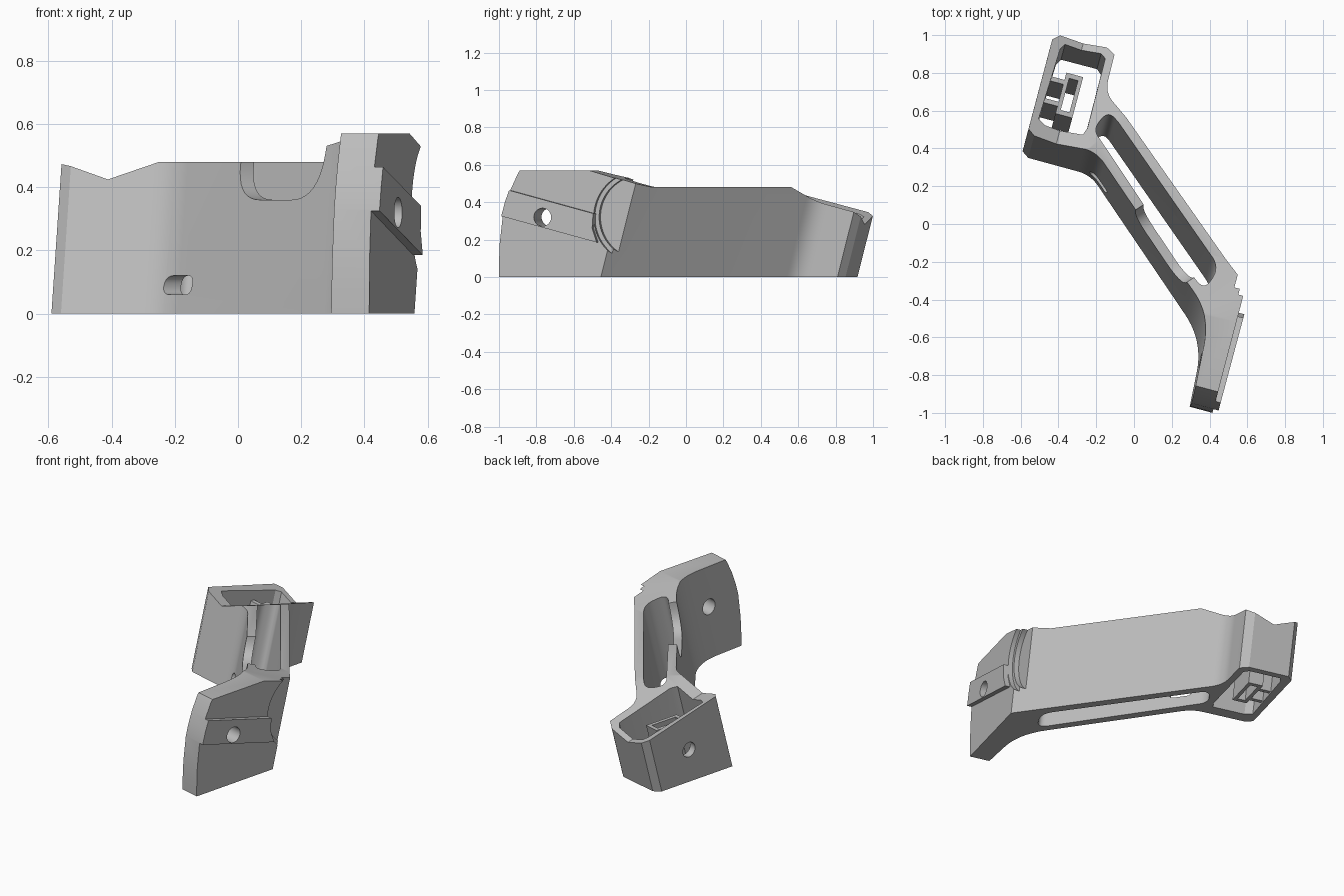
import bpy, bmesh, math
from mathutils import Vector

if "Cube" in bpy.data.objects:
    bpy.data.objects.remove(bpy.data.objects["Cube"], do_unlink=True)

metal = bpy.data.materials.new("light_grey_metal")
metal.use_nodes = True
metal.diffuse_color = (0.5, 0.5, 0.5, 1)
metal.node_tree.nodes["Principled BSDF"].inputs["Base Color"].default_value = (0.5, 0.5, 0.5, 1)

# Slanted frame: V runs along box and plate, U across them
V = Vector((0.259, 0.966, 0))
U = Vector((0.966, -0.259, 0))
Z = Vector((0, 0, 1))
LEAN = 0.26
# Front rail frame
T = Vector((0.555, -0.83, 0))
N = Vector((0.83, 0.555, 0))


def leaned(p, q, h):
    return Vector((p, q, h)) + V * (LEAN * h)


def leaned_uv(p, q, h):
    return U * p + V * (q + LEAN * h) + Z * h


def across(p, q, h):
    return V * p + Z * q + U * h


def roofed(p, q, h):
    return U * p + Z * (q - LEAN * h) + V * h


def rail_at(x, y):
    return lambda p, q, h: Vector((x, y, 0)) + T * p + Z * q + N * h


def rounded(corners, steps=10):
    """Corner list with optional third value: the fillet setback."""
    pts, n = [], len(corners)
    for i, c in enumerate(corners):
        p = Vector(c[:2])
        if len(c) < 3:
            pts.append(p)
            continue
        a = p + (Vector(corners[i - 1][:2]) - p).normalized() * c[2]
        b = p + (Vector(corners[(i + 1) % n][:2]) - p).normalized() * c[2]
        for k in range(steps + 1):
            t = k / steps
            pts.append(a * (1 - t) ** 2 + p * (2 * t * (1 - t)) + b * t ** 2)
    return pts


def circle(p, q, r, rq=None, n=48):
    rq = rq or r
    return [(p + r * math.cos(2 * math.pi * k / n), q + rq * math.sin(2 * math.pi * k / n))
            for k in range(n)]


def rect(p, q, hp, hq):
    return [(p - hp, q - hq), (p + hp, q - hq), (p + hp, q + hq), (p - hp, q + hq)]


def solid(name, pts, place, h0, h1):
    bm = bmesh.new()
    low = [bm.verts.new(place(p[0], p[1], h0)) for p in pts]
    high = [bm.verts.new(place(p[0], p[1], h1)) for p in pts]
    bm.faces.new(low)
    bm.faces.new(high)
    for i in range(len(pts)):
        j = (i + 1) % len(pts)
        bm.faces.new((low[i], low[j], high[j], high[i]))
    bmesh.ops.recalc_face_normals(bm, faces=bm.faces)
    mesh = bpy.data.meshes.new(name)
    bm.to_mesh(mesh)
    bm.free()
    mesh.materials.append(metal)
    ob = bpy.data.objects.new(name, mesh)
    bpy.context.collection.objects.link(ob)
    return ob


def combine(target, tool, operation="DIFFERENCE"):
    tool.hide_render = True
    mod = target.modifiers.new("combine", "BOOLEAN")
    mod.operation = operation
    mod.solver = "EXACT"
    mod.object = tool
    bpy.context.view_layer.objects.active = target
    bpy.ops.object.modifier_apply(modifier=mod.name)
    bpy.data.objects.remove(tool, do_unlink=True)


# Plan outline: box, two rails and mounting plate
outline = rounded([
    (-0.59, 0.385), (-0.56, 0.35), (-0.23, 0.26, 0.07), (0.366, -0.62, 0.17),
    (0.266, -1.107), (0.379, -1.137), (0.558, -0.455), (-0.18, 0.595, 0.07),
    (-0.127, 0.81), (-0.165, 0.853), (-0.413, 0.917), (-0.456, 0.89)])
bracket = solid("bracket", outline, leaned, 0, 0.75)

# Box cavity and long slot between the rails
cavity = [(-0.413, 0.843), (-0.387, 0.87), (-0.196, 0.82), (-0.175, 0.79),
          (-0.276, 0.397), (-0.302, 0.36), (-0.498, 0.413), (-0.535, 0.445)]
combine(bracket, solid("cavity_cutter", cavity, leaned, -0.1, 0.9))
slot = rounded([(-0.25, 0.385, 0.06), (-0.165, 0.49, 0.06),
                (0.42, -0.35, 0.075), (0.335, -0.49, 0.075)])
combine(bracket, solid("slot_cutter", slot, leaned, -0.1, 0.9))

# Corner pocket beside the plate: stepped round recess
FACE = 0.66
for r, depth in ((0.245, 0.03), (0.222, 0.06)):
    combine(bracket, solid("pocket_cutter", circle(-0.09, 0.32, r, n=72), across,
                           FACE - depth, FACE + 0.2))

# Raised slanted rib on the plate
rib = [(-0.95, 0.355), (-0.31, 0.185), (-0.335, 0.26), (-0.33, 0.34), (-0.95, 0.505)]
combine(bracket, solid("plate_rib", rib, across, FACE - 0.03, FACE + 0.028), "UNION")

# Curved front end of the plate
nose = [(-0.858, -0.1), (-0.858, 0.08), (-0.854, 0.18), (-0.837, 0.33), (-0.818, 0.4),
        (-0.793, 0.47), (-0.755, 0.55), (-0.7, 0.64), (-0.7, 0.9), (-1.3, 0.9), (-1.3, -0.1)]
combine(bracket, solid("nose_cutter", nose, across, 0.3, 0.9))

# Top surface: raised plate, ramp, flat rails, valley over the box
top = [(-1.3, 0.57), (-0.36, 0.57), (-0.05, 0.48), (1.3, 0.48), (1.3, 1.2), (-1.3, 1.2)]
combine(bracket, solid("top_cutter", top, across, -1.5, 1.5))
CREASE, BASE, RISE = -0.507, 0.42 + LEAN * 0.32, 0.36
valley = [(CREASE - 1, BASE + RISE), (CREASE, BASE), (CREASE + 1.5, BASE + 1.5 * RISE),
          (CREASE + 1.5, 2), (CREASE - 1, 2)]
combine(bracket, solid("valley_cutter", valley, roofed, -0.1, 1.3))

# Rounded dip in the front rail
dip = rounded([(0, 0.7), (0, 0.36, 0.14), (0.47, 0.36, 0.15), (0.47, 0.7)])
combine(bracket, solid("dip_cutter", dip, rail_at(0, 0.07), -0.1, 0.1))

# Holes: plate, box side wall, front rail window
combine(bracket, solid("plate_hole_cutter", circle(-0.61, 0.32, 0.048), across, 0.4, 0.8))
combine(bracket, solid("box_hole_cutter", circle(0.54, 0.2, 0.045), across, -0.75, -0.56))
window = rounded([(-0.07, 0.06, 0.03), (0.07, 0.06, 0.03), (0.07, 0.12, 0.03), (-0.07, 0.12, 0.03)])
combine(bracket, solid("window_cutter", window, rail_at(-0.19, 0.22), -0.1, 0.09))

# Nut holder inside the box: slotted frame on two webs
holder = solid("nut_holder", rect(CREASE, 0.486, 0.046, 0.112), leaned_uv, 0.01, 0.32)
combine(holder, solid("holder_cutter", rect(CREASE, 0.486, 0.024, 0.087), leaned_uv, -0.1, 0.6))
for side, name in ((-1, "front_web"), (1, "rear_web")):
    solid(name, rect(CREASE - 0.094, 0.486 + side * 0.06, 0.052, 0.012), leaned_uv, 0.01, 0.32)

# Smooth the fillets, keep the edges crisp
for ob in (bracket, holder):
    bpy.ops.object.select_all(action="DESELECT")
    ob.select_set(True)
    bpy.context.view_layer.objects.active = ob
    bpy.ops.object.shade_smooth_by_angle(angle=math.radians(25))
